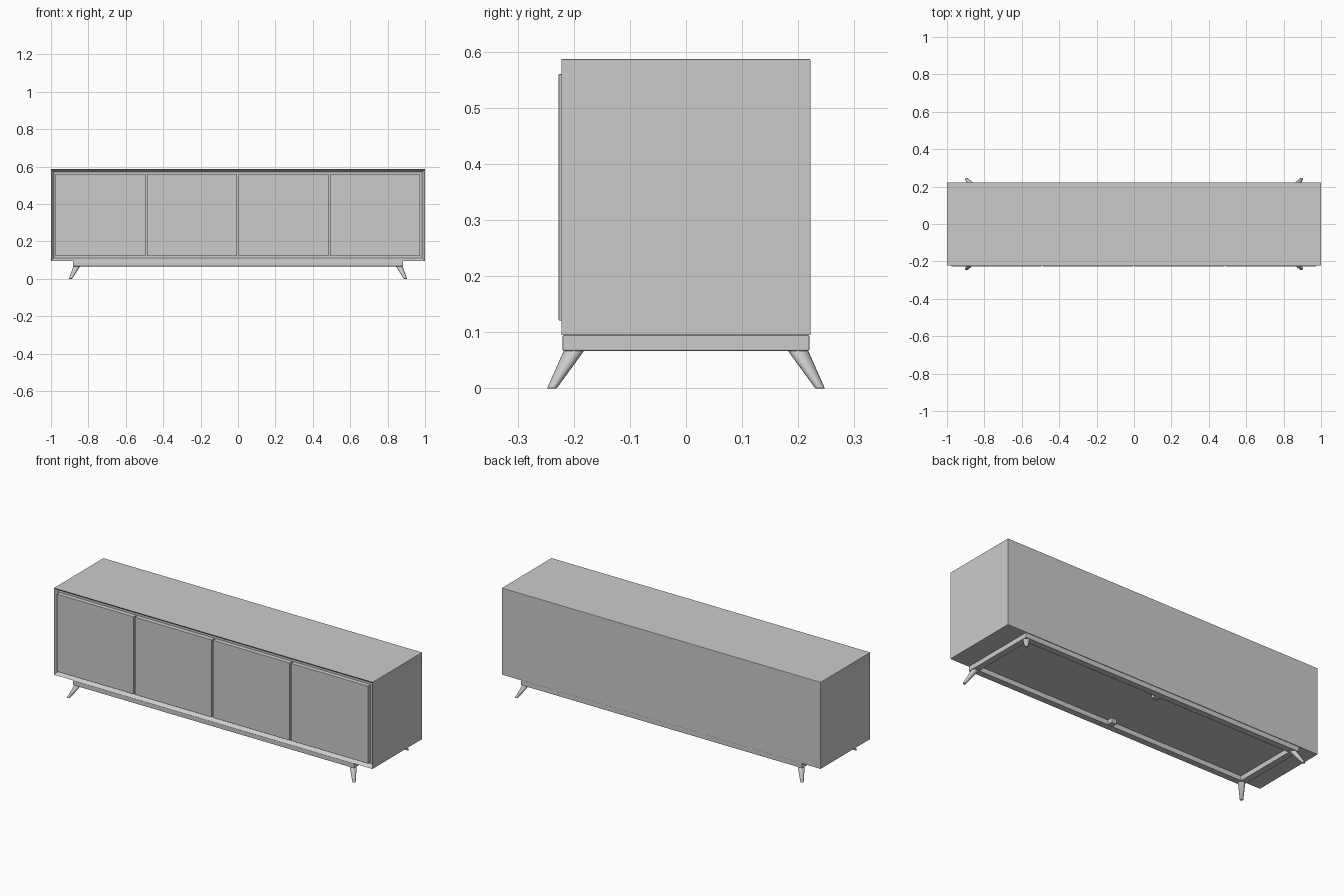
import bpy, bmesh
from mathutils import Vector

if "Cube" in bpy.data.objects:
    bpy.data.objects.remove(bpy.data.objects["Cube"])

def finish(name, bm, bevel=0.002, smooth=False):
    bmesh.ops.recalc_face_normals(bm, faces=bm.faces)
    me = bpy.data.meshes.new(name)
    bm.to_mesh(me)
    bm.free()
    ob = bpy.data.objects.new(name, me)
    bpy.context.collection.objects.link(ob)
    if smooth:
        for p in me.polygons:
            p.use_smooth = len(p.vertices) == 4
    if bevel:
        m = ob.modifiers.new("edge_bevel", 'BEVEL')
        m.width = bevel
        m.segments = 2
        m.limit_method = 'ANGLE'
    return ob

def add_box(bm, lo, hi):
    lo, hi = Vector(lo), Vector(hi)
    vs = bmesh.ops.create_cube(bm, size=1)["verts"]
    for v in vs:
        v.co = Vector((lo[i] + (v.co[i] + 0.5) * (hi[i] - lo[i]) for i in range(3)))

def box(name, lo, hi, bevel=0.002):
    bm = bmesh.new()
    add_box(bm, lo, hi)
    return finish(name, bm, bevel)

# cabinet body with a framed recess in the front
bm = bmesh.new()
add_box(bm, (-1, -0.223, 0.095), (1, 0.222, 0.587))
front = min(bm.faces, key=lambda f: f.calc_center_median().y)
bmesh.ops.inset_region(bm, faces=[front], thickness=0.015, use_even_offset=True)
for v in front.verts:
    v.co.y += 0.022
finish("cabinet_body", bm, 0.0015)

# four doors, standing slightly proud of the frame
w, gap = 0.4815, 0.008
for i in range(4):
    x = -0.977 + i * (w + gap)
    box(f"door_{i + 1}", (x, -0.227, 0.121), (x + w, -0.201, 0.56), 0.001)

# base ring: outer rectangle extruded with an open centre
def rect(x, y):
    return [(-x, -y), (x, -y), (x, y), (-x, y)]

bm = bmesh.new()
loops = [[bm.verts.new((x, y, z)) for x, y in rect(*s)]
         for s, z in (((0.882, 0.22), 0.067), ((0.882, 0.22), 0.095),
                      ((0.845, 0.183), 0.095), ((0.845, 0.183), 0.067))]
for k in range(4):
    a, b = loops[k], loops[(k + 1) % 4]
    for i in range(4):
        j = (i + 1) % 4
        bm.faces.new((a[i], a[j], b[j], b[i]))
finish("base_frame", bm)

# small blocks at the middle of the long rails
for s, side in ((-1, "front"), (1, "back")):
    ys = sorted((s * 0.184, s * 0.152))
    box(f"{side}_rail_block", (-0.016, ys[0], 0.068), (0.016, ys[1], 0.095))

# splayed, tapered round legs cut level at top and bottom
def leg(name, sx, sy, sides=20):
    bm = bmesh.new()
    ret = bmesh.ops.create_cone(bm, cap_ends=True, segments=sides,
                                radius1=0.0087, radius2=0.0185, depth=1)
    for v in ret["verts"]:
        t = v.co.z + 0.5
        v.co = Vector((v.co.x + sx * (0.895 - 0.034 * t),
                       v.co.y + sy * (0.239 - 0.041 * t), 0.07 * t))
    finish(name, bm, 0.0015, smooth=True)

for sx, a in ((-1, "left"), (1, "right")):
    for sy, b in ((-1, "front"), (1, "back")):
        leg(f"{b}_{a}_leg", sx, sy)
